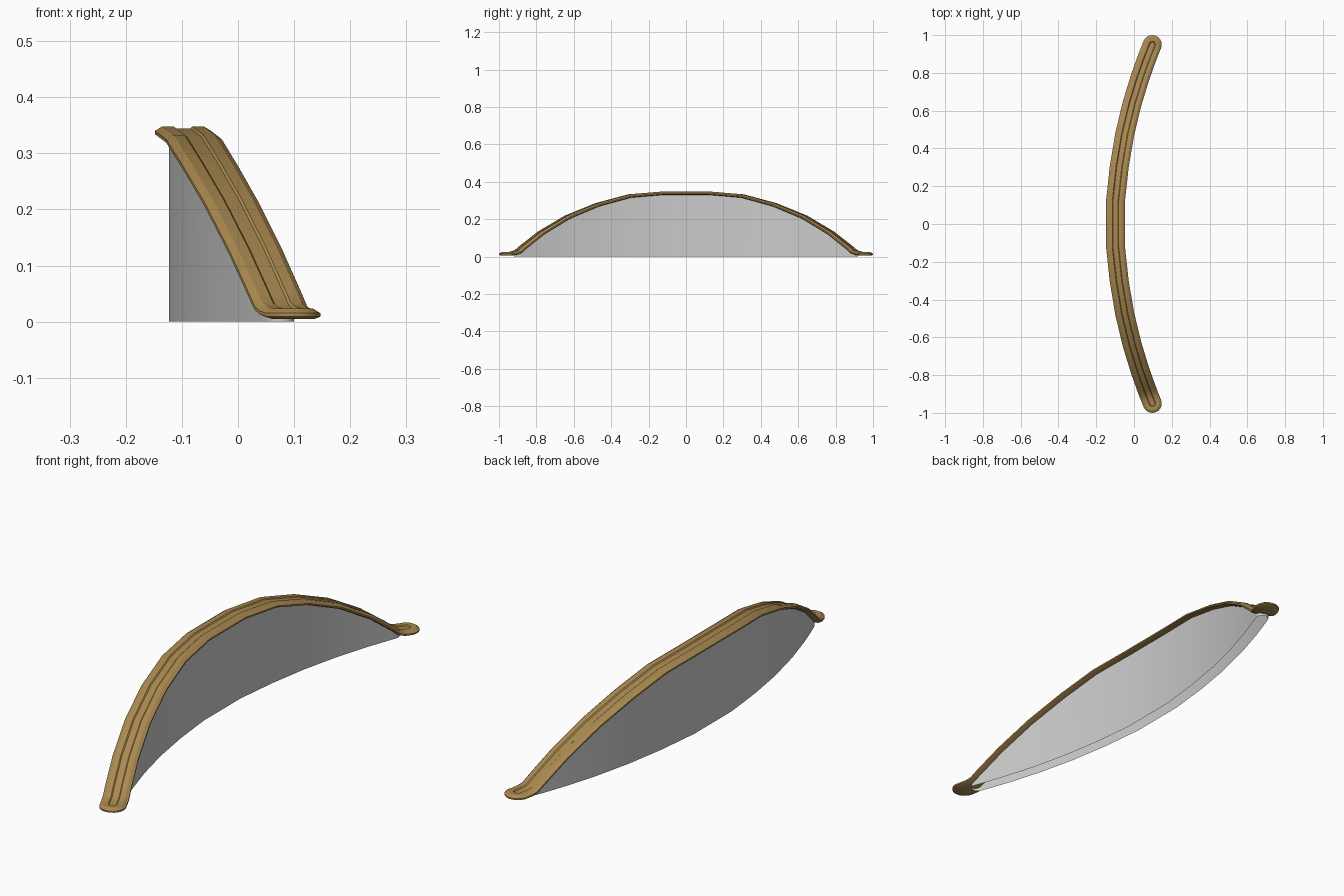
import bpy, math
from mathutils import Vector

if "Cube" in bpy.data.objects:
    bpy.data.objects.remove(bpy.data.objects["Cube"])

# Half path of the arch: (y, underside z); x follows a shallow parabola
HALF = [(0.12, 0.330), (0.30, 0.315), (0.47, 0.269), (0.63, 0.203), (0.77, 0.119),
        (0.87, 0.040), (0.895, 0.018), (0.92, 0.009), (0.95, 0.005)]
CAP = 10


def path(half):
    full = [(-y, z) for y, z in reversed(half)] + half
    return [Vector((-0.098 + 0.2161 * y * y if abs(y) > 0.2 else -0.098, y, z)) for y, z in full]


def frames(pts):
    out = []
    n = len(pts)
    for i, p in enumerate(pts):
        t = (pts[min(i + 1, n - 1)] - pts[max(i - 1, 0)]).normalized()
        if i in (0, n - 1):
            t = Vector((0.41 if i else -0.41, 1, 0)).normalized()
        side = Vector((-t.y, t.x, 0)).normalized()
        out.append((p, t, side, t.cross(side)))
    return out


def stadium(fr, r, h):
    """Closed outline at distance r around the path, with round ends."""
    ring = [p + s * r + n * h for p, t, s, n in fr]
    for end, rev in ((fr[-1], 1), (fr[0], -1)):
        p, t, s, n = end
        for k in range(1, CAP):
            a = math.pi * k / CAP
            ring.append(p + (s * math.cos(a) + t * math.sin(a)) * r * rev + n * h)
        if rev == 1:
            ring += [p + n * h - s * r for p, t, s, n in reversed(fr)]
    return ring


def loft(a, b, m):
    return [(a * m + i, a * m + (i + 1) % m, b * m + (i + 1) % m, b * m + i) for i in range(m)]


def fill(base, n, flip):
    """Close a stadium outline: strips across the path plus both round ends."""
    m = 2 * (n + CAP - 1)
    right = lambda i: n + CAP - 1 + (n - 1 - i)
    faces = [(i, right(i), right(i + 1), i + 1) for i in range(n - 1)]
    faces.append(tuple(range(n - 1, n + CAP)))
    faces.append(tuple(range(right(0), m)) + (0,))
    return [tuple(base + v for v in (f[::-1] if flip else f)) for f in faces]


def make(name, verts, faces):
    me = bpy.data.meshes.new(name)
    me.from_pydata(verts, [], faces)
    ob = bpy.data.objects.new(name, me)
    bpy.context.collection.objects.link(ob)
    # consistent normals
    bpy.ops.object.select_all(action='DESELECT')
    ob.select_set(True)
    bpy.context.view_layer.objects.active = ob
    bpy.ops.object.mode_set(mode='EDIT')
    bpy.ops.mesh.select_all(action='SELECT')
    bpy.ops.mesh.normals_make_consistent(inside=False)
    bpy.ops.object.mode_set(mode='OBJECT')
    bpy.ops.object.shade_smooth_by_angle(angle=math.radians(25))
    return ob


# Grooved top rail: nested outlines from underside to centre groove
profile = [(0.040, 0), (0.050, 0.004), (0.050, 0.010), (0.037, 0.018), (0.017, 0.018), (0.013, 0.0145)]
fr = frames(path(HALF))
verts, faces = [], []
for r, h in profile:
    verts += stadium(fr, r, h)
m = 2 * (len(fr) + CAP - 1)
for k in range(len(profile) - 1):
    faces += loft(k, k + 1, m)
faces += fill(0, len(fr), False) + fill((len(profile) - 1) * m, len(fr), True)
rail = make("top_rail", verts, faces)
mat = bpy.data.materials.new("brown")
mat.diffuse_color = (0.40, 0.25, 0.08, 1)
mat.use_nodes = True
mat.node_tree.nodes["Principled BSDF"].inputs["Base Color"].default_value = mat.diffuse_color
rail.data.materials.append(mat)

# Curved wall under the rail: thin shell with an open underside
fw = frames(path(HALF[:7]))
outline = stadium(fw, 0.025, 0)
low = [Vector((v.x, v.y, 0)) for v in outline]
high = [v + Vector((0, 0, 0.004)) for v in outline]
make("wall", low + high, loft(0, 1, len(outline)))
